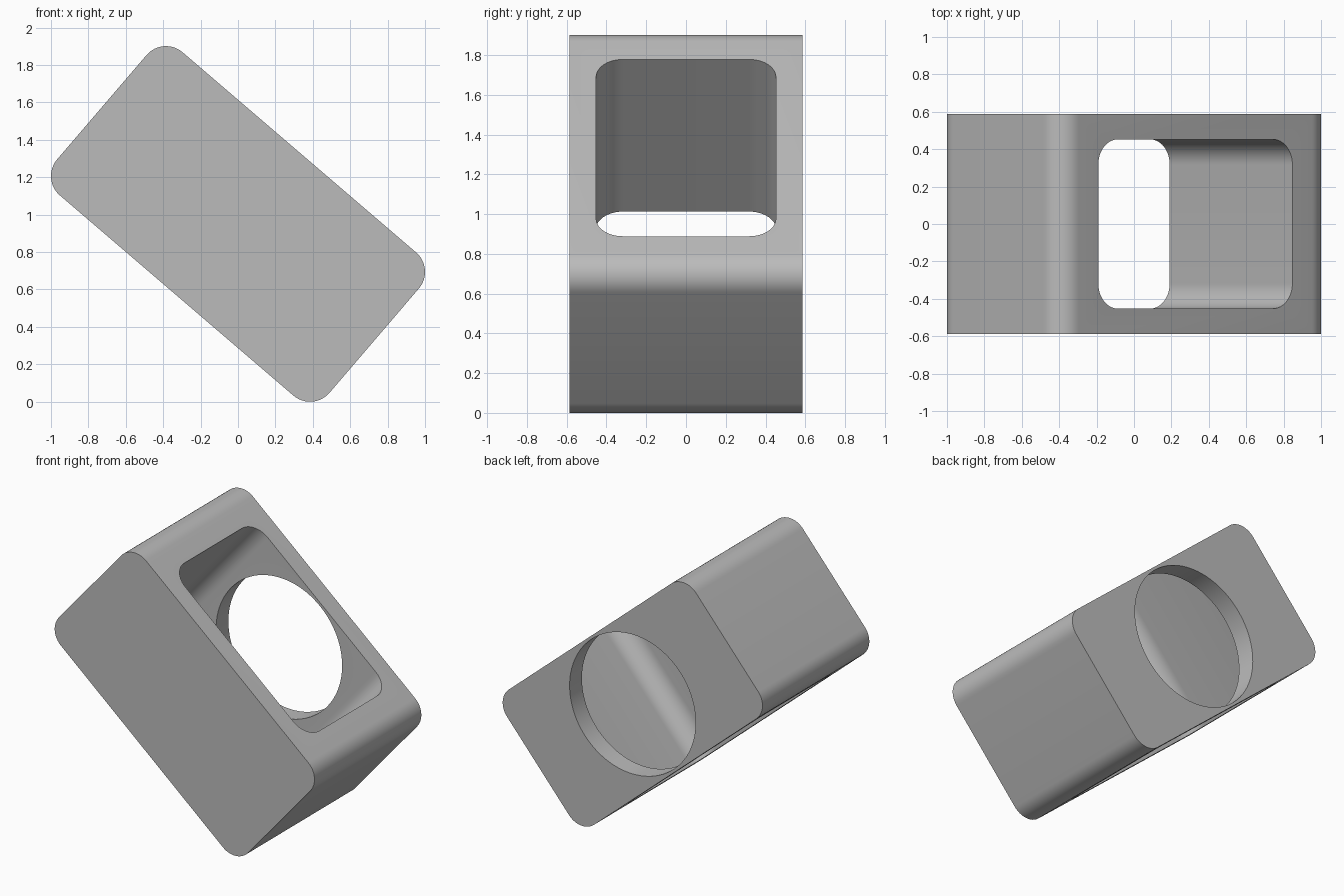
import bpy, bmesh, math
from mathutils import Matrix

if "Cube" in bpy.data.objects:
    bpy.data.objects.remove(bpy.data.objects["Cube"], do_unlink=True)

LENGTH, DEPTH, HEIGHT = 1.918, 1.174, 1.008
TILT = math.radians(40.6)


def make_object(name, bm):
    mesh = bpy.data.meshes.new(name)
    bm.to_mesh(mesh)
    bm.free()
    obj = bpy.data.objects.new(name, mesh)
    bpy.context.collection.objects.link(obj)
    return obj


def rounded_block(name, size, axis, radius):
    """Box whose edges parallel to one axis are rounded."""
    bm = bmesh.new()
    bmesh.ops.create_cube(bm, size=1, matrix=Matrix.Diagonal((*size, 1)))
    edges = [e for e in bm.edges
             if abs((e.verts[0].co - e.verts[1].co)[axis]) > 0.01]
    bmesh.ops.bevel(bm, geom=edges, offset=radius, segments=12,
                    profile=0.5, affect='EDGES')
    return make_object(name, bm)


def cut(target, cutter):
    cutter.hide_render = True
    mod = target.modifiers.new(cutter.name, 'BOOLEAN')
    mod.operation = 'DIFFERENCE'
    mod.solver = 'EXACT'
    mod.object = cutter
    bpy.context.view_layer.objects.active = target
    bpy.ops.object.modifier_apply(modifier=mod.name)
    bpy.data.objects.remove(cutter, do_unlink=True)


# Body with rounded ends
body = rounded_block("hollow_block", (LENGTH, DEPTH, HEIGHT), 1, 0.137)

# Rounded rectangular passage between the two long faces
cut(body, rounded_block("passage_cutter", (1.367, 0.904, 2), 2, 0.135))

# Round window through the back wall only
bm = bmesh.new()
bmesh.ops.create_cone(bm, cap_ends=True, segments=96, radius1=0.485,
                      radius2=0.485, depth=0.5,
                      matrix=Matrix.Translation((0, DEPTH / 2, 0))
                      @ Matrix.Rotation(math.pi / 2, 4, 'X'))
cut(body, make_object("window_cutter", bm))

# Tilt and rest on the ground
body.data.transform(Matrix.Rotation(TILT, 4, 'Y'))
lowest = min(v.co.z for v in body.data.vertices)
body.data.transform(Matrix.Translation((0, 0, -lowest)))

# Plain grey finish
grey = bpy.data.materials.new("plain_grey")
grey.use_nodes = True
colour = (0.5, 0.5, 0.5, 1)
grey.diffuse_color = colour
grey.node_tree.nodes["Principled BSDF"].inputs["Base Color"].default_value = colour
body.data.materials.clear()
body.data.materials.append(grey)

bpy.ops.object.select_all(action='DESELECT')
body.select_set(True)
bpy.context.view_layer.objects.active = body
bpy.ops.object.shade_smooth_by_angle(angle=math.radians(30))
